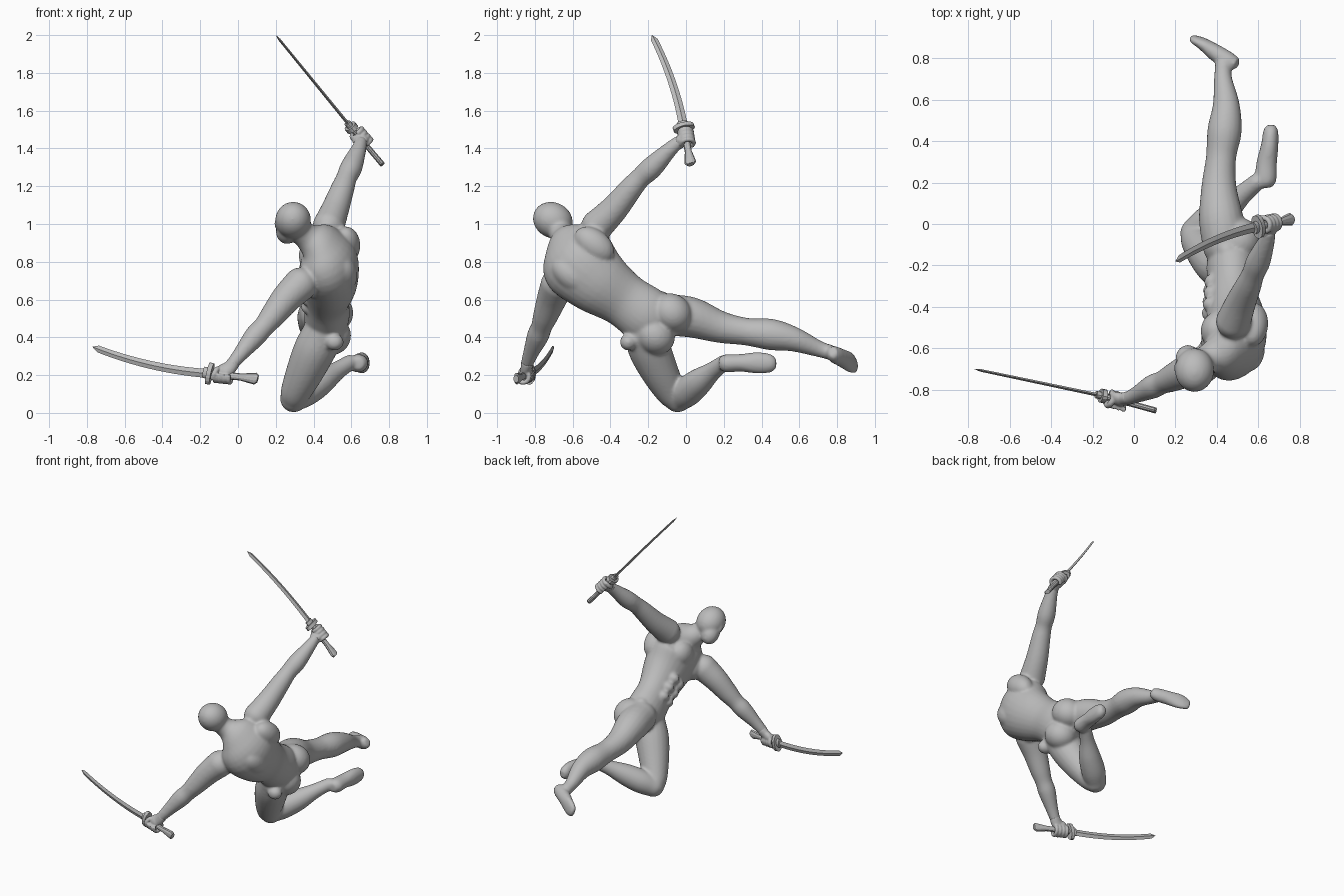
import bpy, bmesh, math
from mathutils import Vector, Matrix

if "Cube" in bpy.data.objects:
    bpy.data.objects.remove(bpy.data.objects["Cube"])

grey = bpy.data.materials.new("plain grey")
grey.use_nodes = True
grey.diffuse_color = (0.5, 0.5, 0.5, 1)
grey.node_tree.nodes["Principled BSDF"].inputs["Base Color"].default_value = (0.5, 0.5, 0.5, 1)


def finish(name, bm):
    bmesh.ops.recalc_face_normals(bm, faces=bm.faces)
    mesh = bpy.data.meshes.new(name)
    bm.to_mesh(mesh)
    bm.free()
    obj = bpy.data.objects.new(name, mesh)
    mesh.materials.append(grey)
    bpy.context.collection.objects.link(obj)
    return obj


def loft(bm, rings):
    loops = [[bm.verts.new(p) for p in ring] for ring in rings]
    n = len(loops[0])
    for a, b in zip(loops, loops[1:]):
        for i in range(n):
            bm.faces.new((a[i], a[(i + 1) % n], b[(i + 1) % n], b[i]))
    bm.faces.new(loops[0])
    bm.faces.new(loops[-1])


def spline(keys, steps):
    """Smooth path through keys of any dimension."""
    k = [Vector(p) for p in keys]
    k = [2 * k[0] - k[1]] + k + [2 * k[-1] - k[-2]]
    out = []
    for a, b, c, d in zip(k, k[1:], k[2:], k[3:]):
        for s in range(steps):
            t = s / steps
            out.append(0.5 * (2 * b + (c - a) * t + (2 * a - 5 * b + 4 * c - d) * t * t
                              + (3 * b - a - 3 * c + d) * t ** 3))
    return out + [k[-2]]


def tube(bm, keys, ref, sides=20, steps=5):
    """Oval tube; each key is x, y, z, half width along ref, half depth."""
    pts = spline(keys, steps)
    pos = [Vector(p[:3]) for p in pts]
    rings = []
    for i, p in enumerate(pts):
        t = (pos[min(i + 1, len(pos) - 1)] - pos[max(i - 1, 0)]).normalized()
        w = Vector(ref)
        w = (w - t * w.dot(t)).normalized()
        d = t.cross(w)
        rings.append([pos[i] + w * p[3] * math.cos(a) + d * p[4] * math.sin(a)
                      for a in (math.tau * s / sides for s in range(sides))])
    loft(bm, rings)


def blob(bm, centre, size, axis=(0, 0, 1)):
    """Ellipsoid with its local z along axis."""
    m = (Matrix.Translation(centre) @ Vector(axis).to_track_quat("Z", "Y").to_matrix().to_4x4()
         @ Matrix.Diagonal((*size, 1)))
    bmesh.ops.create_uvsphere(bm, u_segments=24, v_segments=14, radius=1, matrix=m)


def limb(bm, keys):
    tube(bm, [(*k, k[3]) for k in keys], (0.3, 0.5, 0.8))
    for k in (keys[0], keys[-1]):
        blob(bm, k[:3], (k[3],) * 3)


body = bmesh.new()
across = Vector((0.08, 0.6, 0.8)).normalized()
spine = Vector((-0.05, -0.78, 0.62)).normalized()

# Torso and neck
tube(body, [(.46, -.10, .45, .10, .09), (.47, -.2, .51, .15, .12), (.475, -.33, .60, .145, .115),
            (.49, -.47, .70, .18, .145), (.475, -.57, .80, .205, .155), (.43, -.62, .885, .15, .11),
            (.37, -.645, .93, .075, .075), (.31, -.68, .98, .06, .065)], across, 28)
# Chest, shoulder blade and buttock masses on both sides
for s in (-1, 1):
    blob(body, Vector((.385, -.565, .765)) + across * s * .085, (.07, .09, .085), spine)
    blob(body, Vector((.565, -.545, .81)) + across * s * .10, (.075, .08, .12), spine)
    blob(body, Vector((.50, -.12, .47)) + across * s * .075, (.105, .10, .11), spine)
    # Belly muscles
    for j in range(3):
        blob(body, Vector((.375, -.30, .59)) + spine * (j * .07) + across * s * .035,
             (.04, .04, .036), spine)
# Hip pads
blob(body, (.45, -.13, .60), (.045, .045, .045))
blob(body, (.51, -.305, .375), (.05, .045, .045))

# Head: skull, jaw and nose ridge
blob(body, (.292, -.705, 1.02), (.095, .095, .108), (0, -.8, .4))
blob(body, (.262, -.655, .965), (.062, .062, .08), (.1, -.6, .6))
blob(body, (.205, -.695, 1.0), (.015, .015, .03), (.1, -.6, .6))

# Arms
limb(body, [(.48, -.47, .99, .085), (.515, -.38, 1.08, .074), (.555, -.29, 1.19, .062),
            (.575, -.24, 1.245, .055), (.60, -.18, 1.30, .059), (.635, -.095, 1.385, .043),
            (.65, -.045, 1.43, .034)])
limb(body, [(.33, -.68, .68, .09), (.255, -.71, .605, .08), (.18, -.745, .51, .066),
            (.135, -.765, .455, .056), (.09, -.785, .405, .058), (.02, -.82, .32, .042),
            (-.025, -.84, .265, .034)])

# Outstretched leg and foot
limb(body, [(.44, -.10, .52, .11), (.42, .03, .505, .107), (.41, .18, .455, .085),
            (.42, .32, .43, .073), (.437, .45, .415, .083), (.445, .57, .39, .066),
            (.43, .70, .34, .044), (.43, .765, .32, .04)])
tube(body, [(.50, .775, .325, .03, .025), (.465, .785, .31, .045, .04), (.40, .822, .292, .048, .042),
            (.335, .868, .268, .056, .03), (.29, .892, .25, .045, .02), (.275, .90, .245, .025, .012)],
     (.25, -.3, .9))

# Folded leg and foot
limb(body, [(.45, -.22, .42, .11), (.405, -.19, .33, .112), (.355, -.14, .22, .1),
            (.31, -.085, .12, .083), (.295, -.045, .075, .072)])
limb(body, [(.295, -.04, .075, .07), (.36, .01, .115, .08), (.44, .07, .165, .072),
            (.52, .14, .22, .05), (.59, .20, .265, .042)])
tube(body, [(.635, .175, .26, .03, .03), (.635, .21, .262, .048, .052), (.64, .29, .265, .047, .05),
            (.655, .38, .265, .057, .042), (.66, .45, .262, .048, .036), (.66, .478, .262, .025, .02)],
     (0, 0, 1))

figure = finish("body", body)
remesh = figure.modifiers.new("blend", "REMESH")
remesh.mode = "VOXEL"
remesh.voxel_size = 0.009
remesh.use_smooth_shade = True
soften = figure.modifiers.new("soften", "SMOOTH")
soften.iterations = 8


def sword(name, guard, tip, pommel, wide, bulge):
    """Curved sword; wide is the direction of the blade's width."""
    guard, tip, pommel, wide = map(Vector, (guard, tip, pommel, wide))
    axis = (tip - guard).normalized()
    w = (wide - axis * wide.dot(axis)).normalized()
    flat = axis.cross(w)
    # Blade with a slanted point
    bm = bmesh.new()
    rings = []
    for i in range(15):
        t = min(i / 13, 1) * 0.95
        c = guard.lerp(tip, t) + w * bulge * 4 * t * (1 - t)
        h = 0.024 - 0.006 * t
        if i == 14:
            c, h = tip, 0.001
        rings.append([c + w * h, c + flat * h * .35, c - w * h, c - flat * h * .35])
    loft(bm, rings)
    finish(name + "_blade", bm)
    # Handle flaring to its end
    bm = bmesh.new()
    grip = pommel - guard
    rings = []
    for t, h in ((0, .018), (.3, .02), (.65, .019), (.85, .028), (.95, .032), (1, .02)):
        c = guard + grip * t
        rings.append([c + w * h * math.cos(a) + flat * .015 * math.sin(a)
                      for a in (math.tau * k / 10 for k in range(10))])
    loft(bm, rings)
    finish(name + "_handle", bm)
    # Guard with a collar on the blade side
    bm = bmesh.new()
    for a, b, h, d in ((-.012, .012, .058, .034), (.012, .035, .03, .018)):
        loft(bm, [[guard + axis * s + w * h * math.cos(k * math.tau / 16)
                   + flat * d * math.sin(k * math.tau / 16) for k in range(16)] for s in (a, b)])
    finish(name + "_guard", bm)


def hand(name, centre, axis, wrist):
    """Fist closed round a handle that runs along axis."""
    centre, axis, wrist = map(Vector, (centre, axis, wrist))
    axis.normalize()
    back = wrist - centre
    back = (back - axis * back.dot(axis)).normalized()
    side = axis.cross(back)
    bm = bmesh.new()
    blob(bm, centre + back * .025, (.045, .03, .043), back)
    tube(bm, [(*wrist, .034, .034), (*wrist.lerp(centre, .4), .038, .03),
              (*(centre + back * .015), .042, .028)], axis)
    for j in range(4):
        # Finger curled round the handle
        base = centre + axis * (.038 - j * .025)
        keys = []
        for k in range(6):
            a = math.radians(20 + 48 * k)
            p = base + (back * math.cos(a) + side * math.sin(a)) * .034
            keys.append((*p, .0135, .0125))
        tube(bm, keys, axis, 10, 3)
    # Thumb
    keys = []
    for k in range(4):
        a = math.radians(-10 - 48 * k)
        p = centre + axis * (.025 + .008 * k) + (back * math.cos(a) + side * math.sin(a)) * .036
        keys.append((*p, .015, .014))
    tube(bm, keys, axis, 10, 3)
    obj = finish(name, bm)
    m = obj.modifiers.new("blend", "REMESH")
    m.mode = "VOXEL"
    m.voxel_size = 0.005
    m.use_smooth_shade = True
    m = obj.modifiers.new("soften", "SMOOTH")
    m.iterations = 3


sword("raised_sword", (.60, -.012, 1.51), (.20, -.18, 2.0), (.765, .025, 1.315), (0, 1, 0), .02)
hand("raised_hand", (.655, .002, 1.455), (-.165, -.037, .195), (.645, -.055, 1.42))
sword("lowered_sword", (-.15, -.83, .208), (-.77, -.70, .35), (.105, -.90, .18), (0, 0, 1), -.025)
hand("lowered_hand", (-.078, -.853, .198), (-.255, .07, .028), (-.02, -.838, .27))
